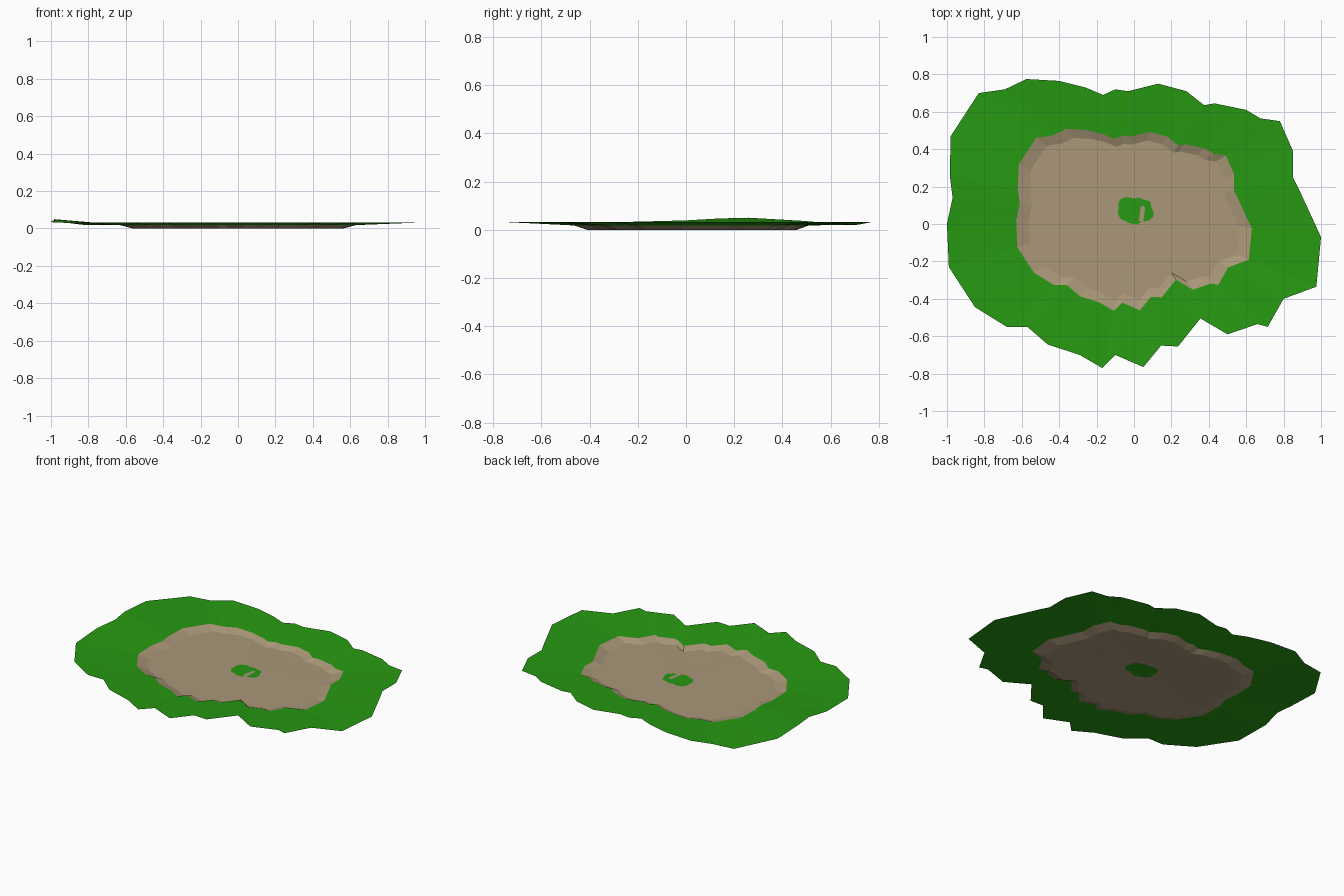
import bpy, bmesh

if "Cube" in bpy.data.objects:
    bpy.data.objects.remove(bpy.data.objects["Cube"])

def material(name, rgb):
    m = bpy.data.materials.new(name)
    m.diffuse_color = (*rgb, 1)
    m.use_nodes = True
    m.node_tree.nodes["Principled BSDF"].inputs["Base Color"].default_value = m.diffuse_color
    return m

GRASS = material("grass", (0.02, 0.32, 0.006))
SAND = material("sand", (0.40, 0.31, 0.19))

# Irregular shoreline, clockwise seen from above
SHORE = [(-.98, .47), (-.83, .70), (-.69, .72), (-.575, .775), (-.40, .765), (-.26, .73),
         (-.165, .69), (-.10, .72), (-.03, .71), (.13, .75), (.28, .71), (.375, .635),
         (.43, .645), (.60, .61), (.675, .565), (.78, .55), (.85, .39), (.85, .25),
         (.88, .19), (1, -.07), (.975, -.335), (.80, -.40), (.715, -.55), (.66, -.535),
         (.50, -.59), (.355, -.505), (.235, -.655), (.145, -.65), (.05, -.765), (-.10, -.70),
         (-.17, -.77), (-.29, -.70), (-.46, -.645), (-.57, -.55), (-.68, -.55), (-.85, -.445),
         (-.99, -.23), (-1, 0), (-.97, .14), (-.985, .26)]
SHORE_Z = {1: .02, 2: .022, 37: .039, 38: .047, 39: .05, 0: .038}   # exceptions to the edge height

def ring(scale, z, centre=(0, .055)):
    """Shoreline shrunk about a centre, at height z."""
    cx, cy = centre
    return [(cx + (x - 0) * scale, cy + (y - .055) * scale, z) for x, y in SHORE]

def build(name, rings, mat, cap=False):
    bm = bmesh.new()
    loops = [[bm.verts.new(p) for p in r] for r in rings]
    for a, b in zip(loops, loops[1:]):
        n = len(a)
        for i in range(n):
            j = (i + 1) % n
            bm.faces.new((a[j], a[i], b[i], b[j]))
    if cap:
        bm.faces.new(list(reversed(loops[-1])))
    bmesh.ops.triangulate(bm, faces=[f for f in bm.faces if len(f.verts) > 4])
    for f in bm.faces:
        f.normal_update()
        if f.normal.z < 0:
            f.normal_flip()
    me = bpy.data.meshes.new(name)
    bm.to_mesh(me)
    bm.free()
    me.materials.append(mat)
    ob = bpy.data.objects.new(name, me)
    bpy.context.collection.objects.link(ob)
    return ob

outer = [(x, y, SHORE_Z.get(i, .033)) for i, (x, y) in enumerate(SHORE)]
rim = ring(.63, .018)
floor_edge = ring(.563, 0)
hole = ring(.095, .002, (.01, .075))

# Grass border, then the sloping bank and flat sandy floor
build("grass_border", [outer, rim], GRASS)
build("sand_bank", [rim, floor_edge], SAND)
build("sand_floor", [floor_edge, hole], SAND)

# Small grass patch in the middle with a narrow sandy gully across it
build("grass_patch", [hole], GRASS, cap=True)
build("sand_gully", [[(.025, .015, .004), (.035, .09, .005), (.045, .10, .005),
                      (.06, .09, .005), (.05, .015, .004)]], SAND, cap=True)
